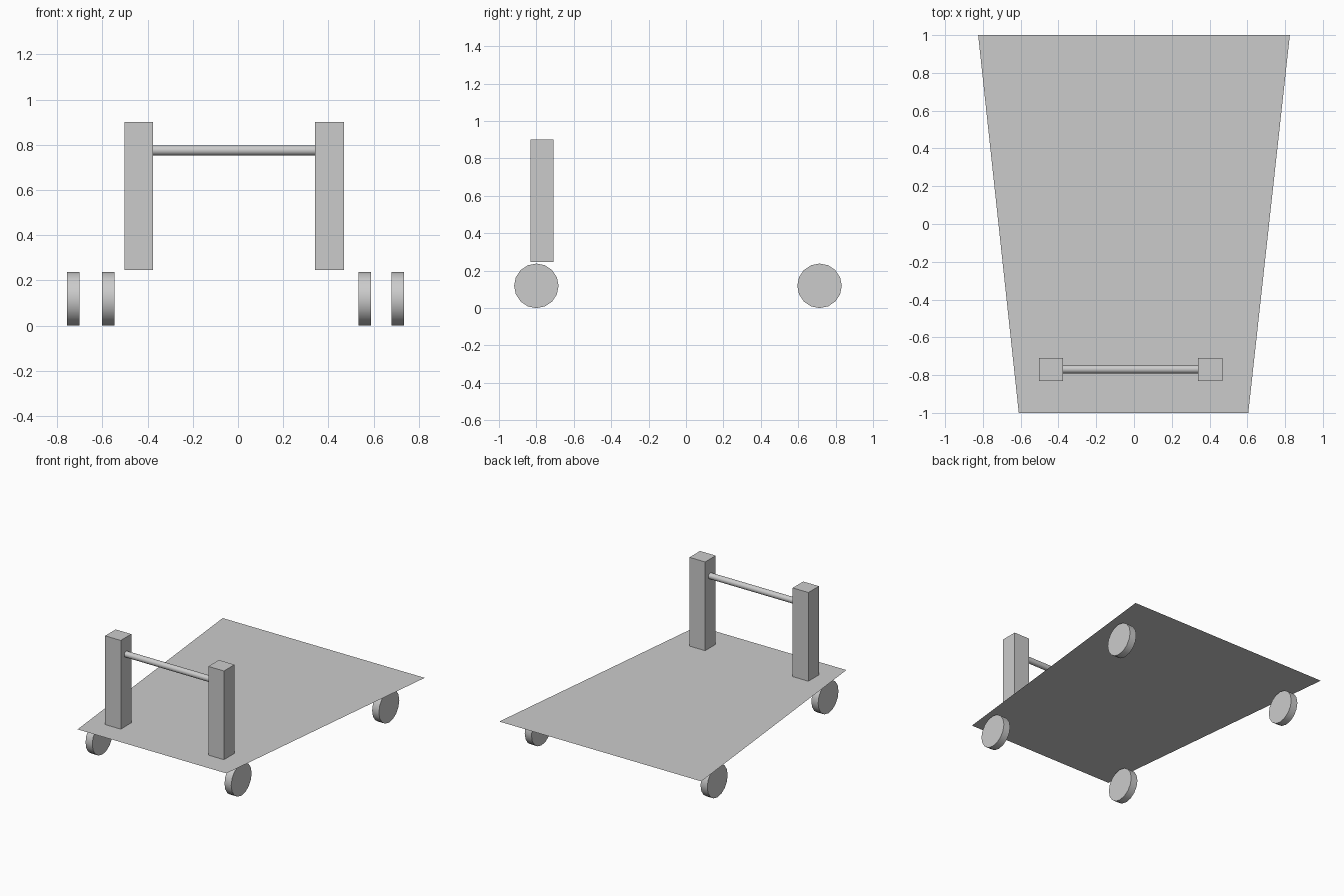
import bpy
from math import pi

if "Cube" in bpy.data.objects:
    bpy.data.objects.remove(bpy.data.objects["Cube"])


def box(name, x0, x1, y0, y1, z0, z1):
    bpy.ops.mesh.primitive_cube_add(
        size=1, location=((x0 + x1) / 2, (y0 + y1) / 2, (z0 + z1) / 2))
    ob = bpy.context.object
    ob.name = name
    ob.scale = (x1 - x0, y1 - y0, z1 - z0)
    bpy.ops.object.transform_apply(location=False, rotation=False, scale=True)


def x_cylinder(name, x0, x1, y, z, radius, sides):
    bpy.ops.mesh.primitive_cylinder_add(
        vertices=sides, radius=radius, depth=x1 - x0,
        location=((x0 + x1) / 2, y, z), rotation=(0, pi / 2, 0))
    bpy.context.object.name = name
    bpy.ops.object.shade_smooth_by_angle()


# Deck: a single tapered sheet, narrow at the front
DECK_Z = 0.245
mesh = bpy.data.meshes.new("deck")
mesh.from_pydata([(-0.61, -1, DECK_Z), (0.605, -1, DECK_Z),
                  (0.825, 1, DECK_Z), (-0.825, 1, DECK_Z)], [], [(0, 1, 2, 3)])
bpy.context.collection.objects.link(bpy.data.objects.new("deck", mesh))

# Handle posts
for side, x0 in (("left", -0.503), ("right", 0.34)):
    box(f"{side}_post", x0, x0 + 0.128, -0.832, -0.709, DECK_Z, 0.90)

# Handle bar between the posts
x_cylinder("handle_bar", -0.375, 0.34, -0.769, 0.775, 0.022, 16)

# Wheels
for name, x0, y in (("front_left", -0.602, -0.80), ("front_right", 0.533, -0.80),
                    ("back_left", -0.757, 0.714), ("back_right", 0.679, 0.714)):
    x_cylinder(f"{name}_wheel", x0, x0 + 0.055, y, 0.119, 0.119, 16)
